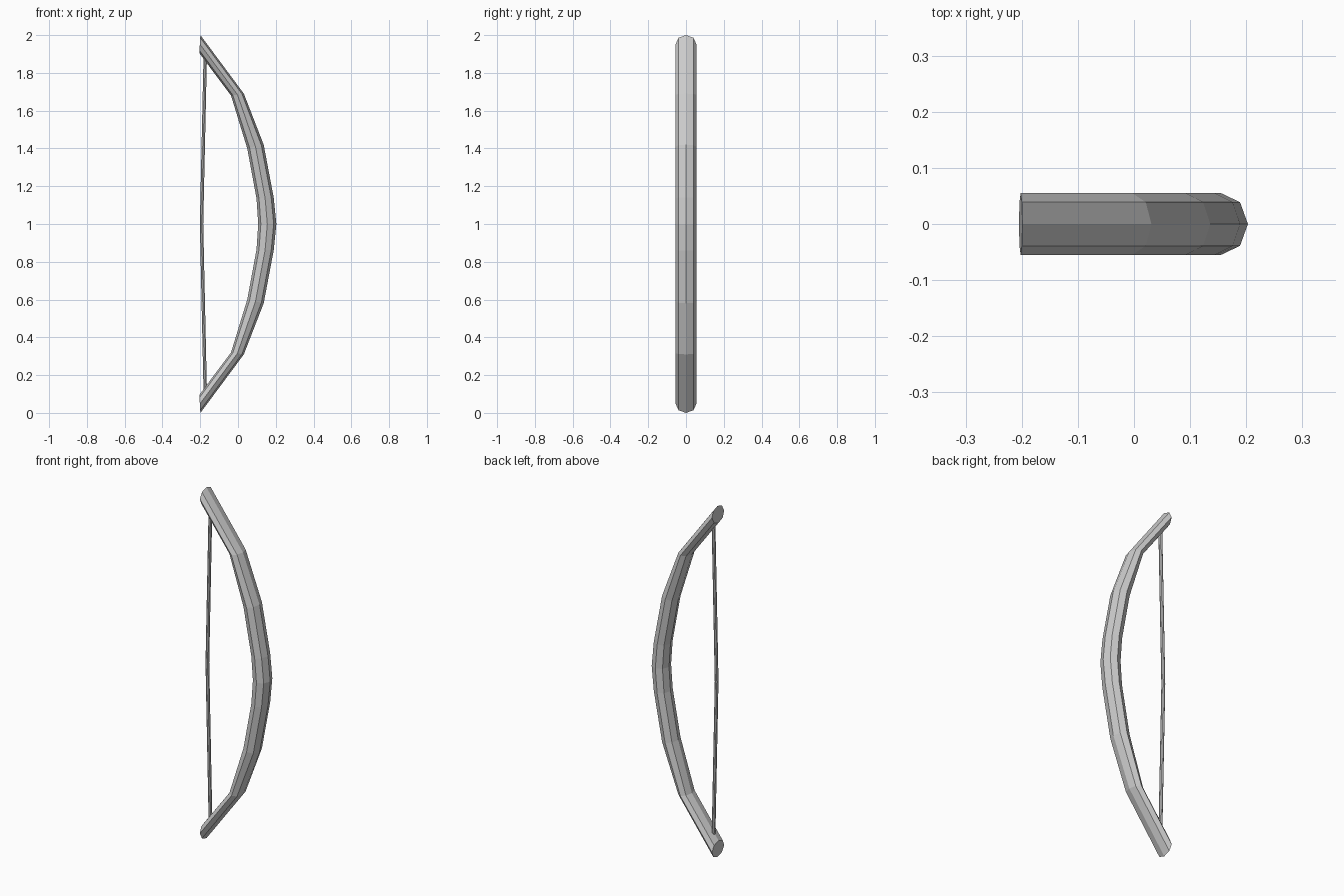
import bpy, bmesh, math
from mathutils import Vector

if "Cube" in bpy.data.objects:
    bpy.data.objects.remove(bpy.data.objects["Cube"])

SIDES = 8


def loft(name, stations, half_width):
    """Skin octagonal rings; each station is (outer x, outer z, inner x, inner z)."""
    bm = bmesh.new()
    rings = []
    for ox, oz, ix, iz in stations:
        outer, inner = Vector((ox, 0, oz)), Vector((ix, 0, iz))
        mid, half = (outer + inner) / 2, (outer - inner) / 2
        ring = []
        for i in range(SIDES):
            a = 2 * math.pi * i / SIDES
            ring.append(bm.verts.new(mid + half * math.cos(a)
                                     + Vector((0, half_width * math.sin(a), 0))))
        rings.append(ring)
    for r0, r1 in zip(rings, rings[1:]):
        for i in range(SIDES):
            j = (i + 1) % SIDES
            bm.faces.new((r0[i], r0[j], r1[j], r1[i]))
    bm.faces.new(rings[0])
    bm.faces.new(rings[-1])
    bmesh.ops.recalc_face_normals(bm, faces=bm.faces)
    mesh = bpy.data.meshes.new(name)
    bm.to_mesh(mesh)
    bm.free()
    obj = bpy.data.objects.new(name, mesh)
    bpy.context.collection.objects.link(obj)
    return obj


def mirrored(upper):
    """Upper half from tip to middle, continued by its reflection about z = 1."""
    lower = [(ox, 2 - oz, ix, 2 - iz) for ox, oz, ix, iz in reversed(upper[:-1])]
    return upper + lower


# Bow stave, cut upright at the tips
loft("bow_stave", mirrored([
    (-0.199, 2.0, -0.205, 1.905),
    (0.031, 1.69, -0.037, 1.68),
    (0.136, 1.42, 0.049, 1.40),
    (0.189, 1.14, 0.098, 1.135),
    (0.203, 1.0, 0.107, 1.0),
]), 0.055)

# Bowstring, drawn slightly back at the middle
loft("bowstring", mirrored([
    (-0.164, 1.91, -0.182, 1.91),
    (-0.181, 1.14, -0.199, 1.14),
    (-0.184, 1.0, -0.202, 1.0),
]), 0.011)
